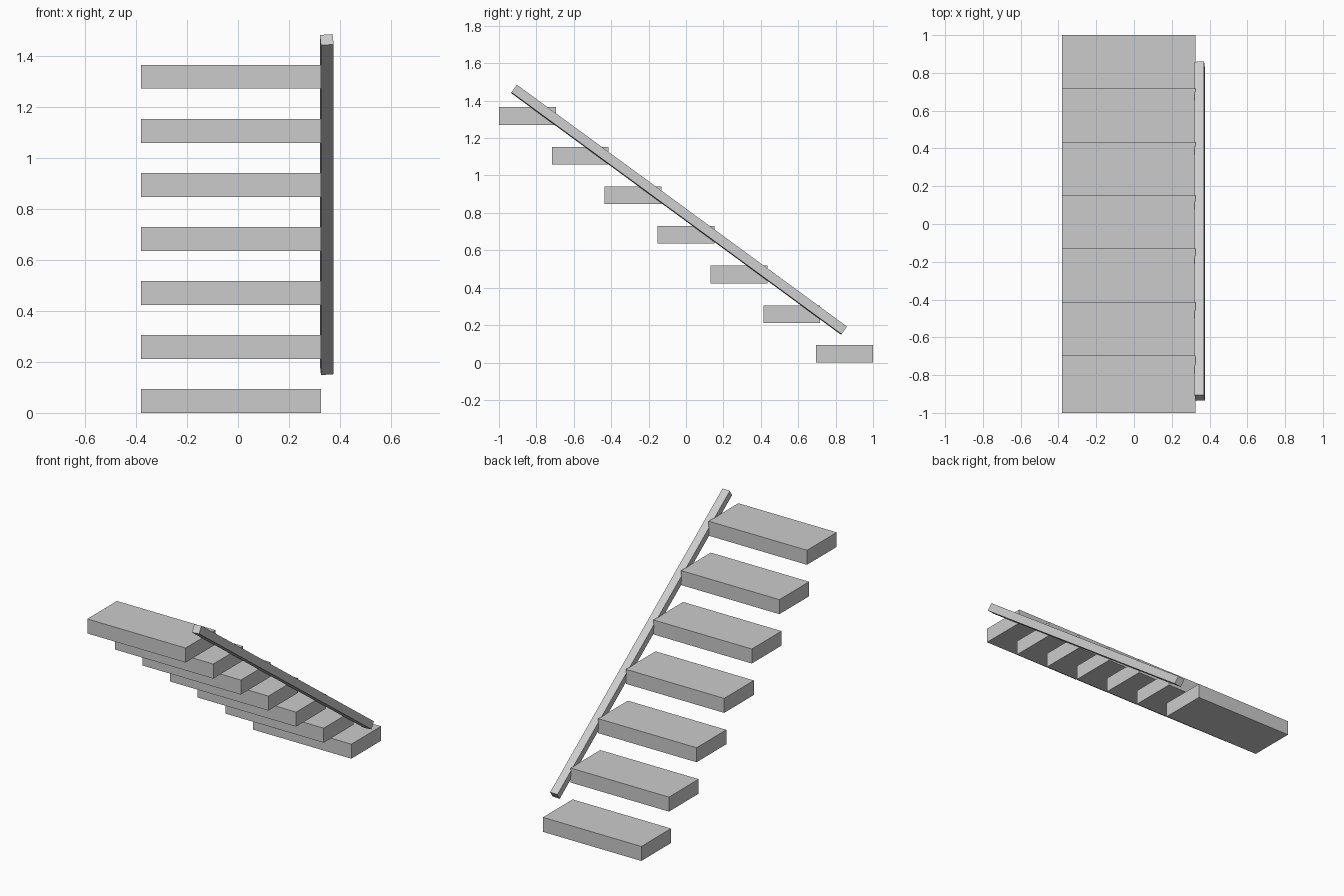
import bpy
from math import atan2, hypot, radians
from mathutils import Matrix, Vector

default = bpy.data.objects.get("Cube")
if default:
    bpy.data.objects.remove(default, do_unlink=True)

grey = bpy.data.materials.new("light grey")
grey.use_nodes = True
colour = (0.6, 0.6, 0.6, 1)
grey.diffuse_color = colour
grey.node_tree.nodes["Principled BSDF"].inputs["Base Color"].default_value = colour


def box(name, centre, size, rotation=Matrix()):
    bpy.ops.mesh.primitive_cube_add(size=1)
    ob = bpy.context.object
    ob.name = ob.data.name = name
    ob.data.transform(Matrix.Diagonal((*size, 1)))
    ob.matrix_world = Matrix.Translation(centre) @ rotation
    ob.data.materials.append(grey)
    return ob


# Floating treads, climbing from the back towards the front
TREADS, RUN, RISE = 7, 0.2827, 0.2118
WIDTH, DEPTH, THICK = 0.705, 0.304, 0.094
for i in range(TREADS):
    box(f"tread_{i + 1}",
        (-0.0275, 1 - DEPTH / 2 - i * RUN, THICK / 2 + i * RISE),
        (WIDTH, DEPTH, THICK))

# Sloping side rail, rolled slightly about its own length
top, bottom = Vector((0.348, -0.92, 1.463)), Vector((0.348, 0.845, 0.17))
run = bottom - top
slope = Matrix.Rotation(atan2(run.z, run.y), 4, "X")
roll = Matrix.Rotation(radians(-5), 4, "Y")
box("side_rail", (top + bottom) / 2, (0.05, hypot(run.y, run.z), 0.05), slope @ roll)
